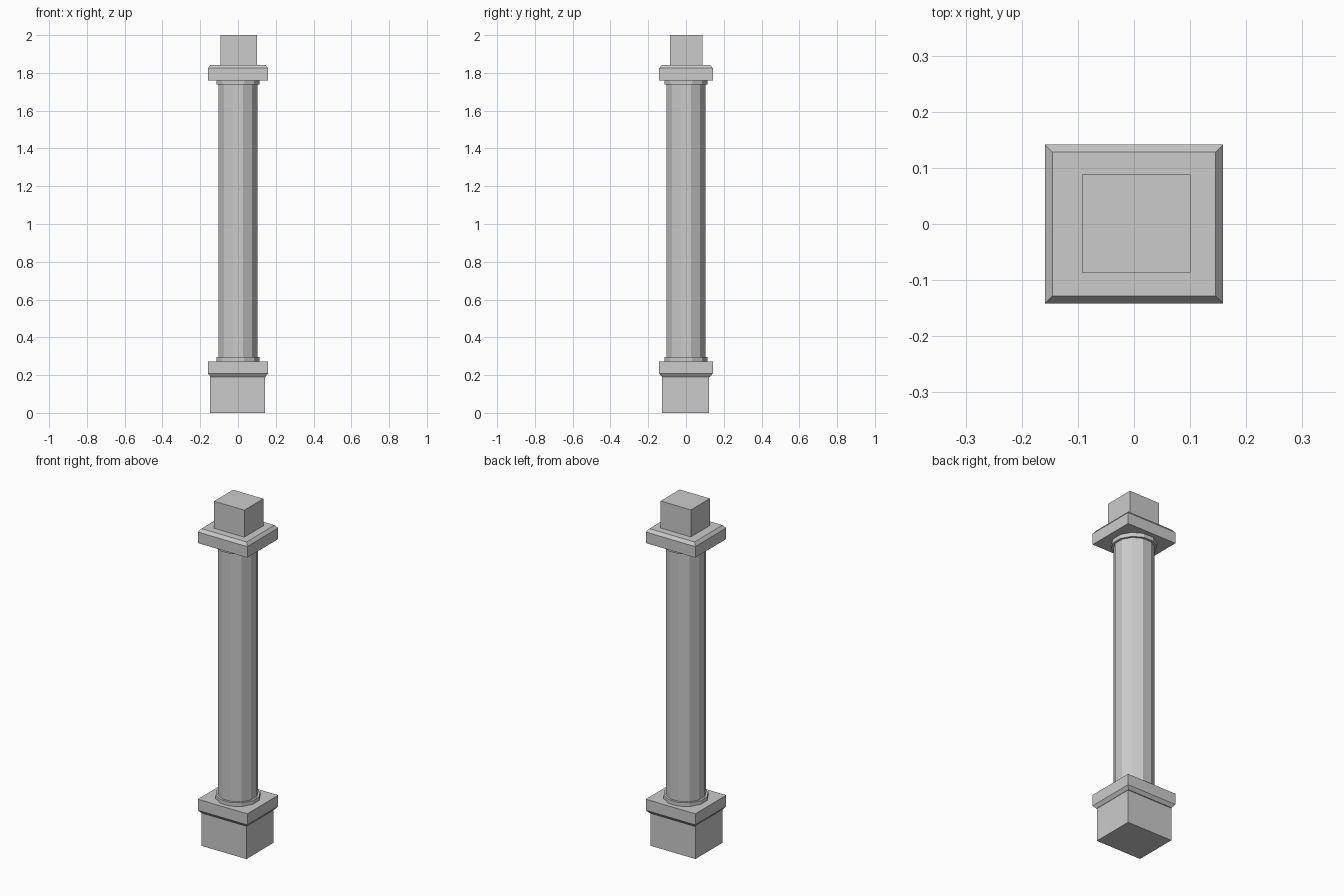
import bpy, bmesh, math

cube = bpy.data.objects.get("Cube")
if cube:
    bpy.data.objects.remove(cube, do_unlink=True)

stone = bpy.data.materials.new("grey_stone")
stone.use_nodes = True
grey = (0.6, 0.6, 0.6, 1)
stone.diffuse_color = grey
stone.node_tree.nodes["Principled BSDF"].inputs["Base Color"].default_value = grey


def loft(name, rings):
    """Join stacked rings of points with side walls and flat caps."""
    bm = bmesh.new()
    loops = [[bm.verts.new(p) for p in ring] for ring in rings]
    for low, high in zip(loops, loops[1:]):
        for i in range(len(low)):
            j = (i + 1) % len(low)
            bm.faces.new((low[i], low[j], high[j], high[i]))
    bm.faces.new(loops[0][::-1])
    bm.faces.new(loops[-1])
    bmesh.ops.recalc_face_normals(bm, faces=bm.faces)
    mesh = bpy.data.meshes.new(name)
    bm.to_mesh(mesh)
    bm.free()
    mesh.materials.append(stone)
    obj = bpy.data.objects.new(name, mesh)
    bpy.context.collection.objects.link(obj)
    return obj


def rect(hx, hy, z, cx=0, cy=0):
    return [(cx + sx * hx, cy + sy * hy, z)
            for sx, sy in ((-1, -1), (1, -1), (1, 1), (-1, 1))]


def round_ring(apothem, z, sides=12):
    # flat sides face the front and the sides
    r = apothem / math.cos(math.pi / sides)
    return [(r * math.cos(a), r * math.sin(a), z)
            for a in (2 * math.pi * (i + 0.5) / sides for i in range(sides))]


HX, HY, INSET = 0.159, 0.142, 0.014

# Square blocks at both ends
loft("base_block", [rect(0.145, 0.125, z, -0.002, -0.002) for z in (0, 0.2)])
loft("top_block", [rect(0.097, 0.087, z, 0.004, 0.001) for z in (1.83, 2)])

# Slabs, chamfered on the side away from the shaft
loft("base_slab", [rect(HX - INSET, HY - INSET, 0.191),
                   rect(HX, HY, 0.209), rect(HX, HY, 0.273)])
loft("capital_slab", [rect(HX, HY, 1.761), rect(HX, HY, 1.825),
                      rect(HX - INSET, HY - INSET, 1.843)])

# Faceted shaft and its thin collars
loft("shaft", [round_ring(0.103, z) for z in (0.27, 1.765)])
for name, z0, z1 in (("lower_collar", 0.27, 0.295), ("upper_collar", 1.738, 1.764)):
    loft(name, [round_ring(0.115, z) for z in (z0, z1)])
